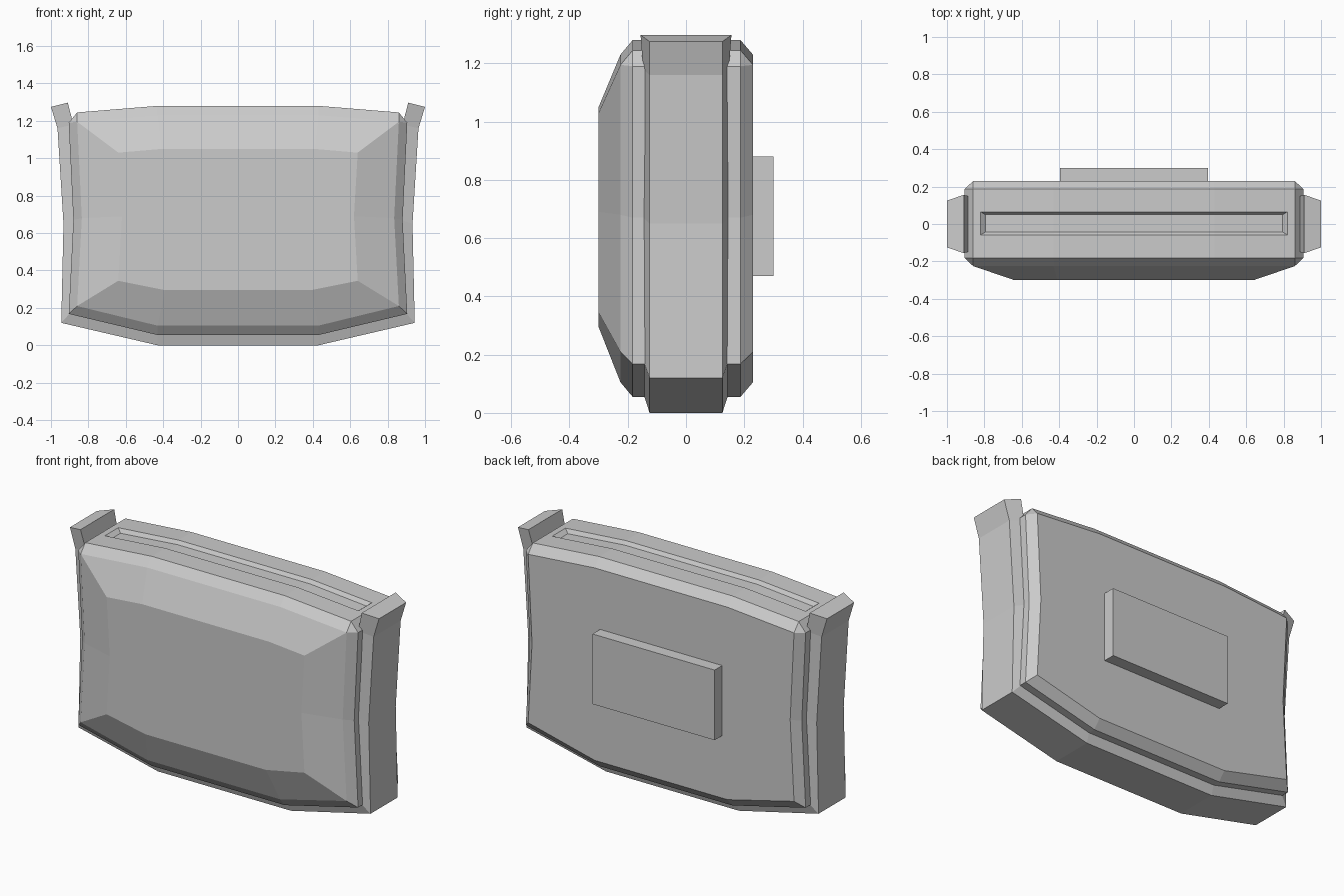
import bpy, bmesh

if "Cube" in bpy.data.objects:
    bpy.data.objects.remove(bpy.data.objects["Cube"])


def loft(name, rings, closed_caps=True):
    """Skin a list of equal-length closed rings and cap both ends."""
    bm = bmesh.new()
    vs = [[bm.verts.new(p) for p in r] for r in rings]
    n = len(vs[0])
    for a, b in zip(vs, vs[1:]):
        for i in range(n):
            j = (i + 1) % n
            bm.faces.new((a[i], a[j], b[j], b[i]))
    bm.faces.new(vs[0])
    bm.faces.new(vs[-1][::-1])
    bmesh.ops.remove_doubles(bm, verts=bm.verts, dist=0.0005)
    bmesh.ops.recalc_face_normals(bm, faces=bm.faces)
    me = bpy.data.meshes.new(name)
    bm.to_mesh(me)
    bm.free()
    ob = bpy.data.objects.new(name, me)
    bpy.context.collection.objects.link(ob)
    return ob


def mirrored(half, y):
    """Half outline (x > 0) to a full ring at depth y."""
    pts = half + [(-x, z) for x, z in reversed(half)]
    return [(x, y, z) for x, z in pts]


# Padded body: outline layers from front to back
panel = [(.41, 1.05), (.64, 1.03), (.64, 1.03), (.62, .69), (.64, .345), (.39, .295)]
rim = [(.43, 1.23), (.86, 1.195), (.86, 1.195), (.835, .68), (.86, .21), (.43, .105)]
side = [(.43, 1.28), (.86, 1.245), (.905, 1.19), (.88, .67), (.905, .168), (.43, .055)]
body = loft("padded_body", [mirrored(panel, -.30), mirrored(rim, -.225),
                            mirrored(side, -.183), mirrored(side, .187),
                            mirrored(rim, .23)])

# Shallow recess along the top opening
stations = [(-1, 1.248), (-.43, 1.28), (.43, 1.28), (1, 1.248)]
rings = []
for s, z in stations:
    lo, hi = (s * .795, s * .845) if abs(s) == 1 else (s, s)
    rings.append([(lo, -.043, z - .02), (lo, .05, z - .02),
                  (hi, .08, z + .02), (hi, -.073, z + .02)])
cutter = loft("recess_cutter", rings)
cutter.hide_render = True
cutter.hide_viewport = True
mod = body.modifiers.new("top_recess", 'BOOLEAN')
mod.operation = 'DIFFERENCE'
mod.solver = 'EXACT'
mod.object = cutter

# Wraparound band: (outer x, z), (inner x, z), inner half width
half = [((1.0, 1.275), (.91, 1.297), .156),
        ((.965, 1.16), (.88, 1.18), .147),
        ((.933, .65), (.872, .67), .147),
        ((.945, .12), (.895, .175), .145),
        ((.43, 0), (.43, .062), .145)]
full = [(1, h) for h in half] + [(-1, h) for h in reversed(half)]
loft("side_band", [[(s * o[0], -.125, o[1]), (s * o[0], .125, o[1]),
                    (s * i[0], w, i[1]), (s * i[0], -w, i[1])]
                   for s, (o, i, w) in full])

# Rectangular plate on the back
loft("back_plate", [[(-.395, y, .47), (.395, y, .47), (.395, y, .88), (-.395, y, .88)]
                    for y in (.225, .30)])
